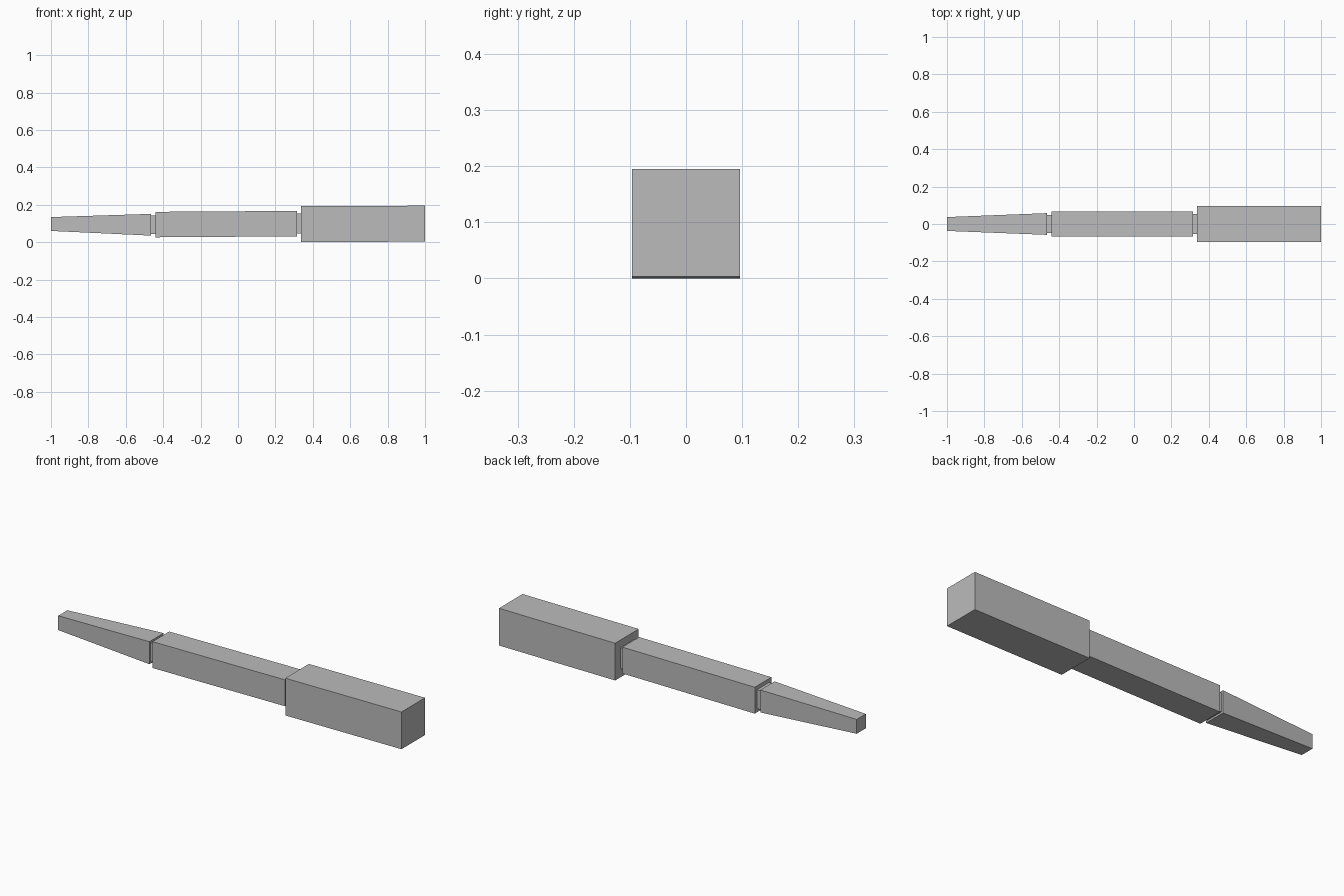
import bpy
import bmesh

cube = bpy.data.objects.get("Cube")
if cube:
    bpy.data.objects.remove(cube, do_unlink=True)

# Single plain grey
grey = bpy.data.materials.new("grey")
grey.use_nodes = True
COLOUR = (0.5, 0.5, 0.5, 1.0)
grey.diffuse_color = COLOUR
grey.node_tree.nodes["Principled BSDF"].inputs["Base Color"].default_value = COLOUR


def square_bar(name, start, end):
    """Four-sided bar along x; each end is (x, centre height, half width)."""
    bm = bmesh.new()
    rings = []
    for x, z, h in (start, end):
        corners = ((-h, -h), (h, -h), (h, h), (-h, h))
        rings.append([bm.verts.new((x, y, z + dz)) for y, dz in corners])
    a, b = rings
    bm.faces.new(a[::-1])
    bm.faces.new(b)
    for i in range(4):
        j = (i + 1) % 4
        bm.faces.new((a[i], a[j], b[j], b[i]))
    bmesh.ops.recalc_face_normals(bm, faces=bm.faces)
    mesh = bpy.data.meshes.new(name)
    bm.to_mesh(mesh)
    bm.free()
    mesh.materials.append(grey)
    obj = bpy.data.objects.new(name, mesh)
    bpy.context.collection.objects.link(obj)
    return obj


# Tapered tip, middle bar and thick end block
square_bar("tapered_tip", (-1.0, 0.097, 0.037), (-0.465, 0.093, 0.058))
square_bar("middle_bar", (-0.44, 0.094, 0.068), (0.315, 0.099, 0.068))
square_bar("end_block", (0.337, 0.096, 0.096), (1.0, 0.099, 0.096))

# Narrow necks set between the segments
square_bar("tip_neck", (-0.475, 0.093, 0.049), (-0.43, 0.094, 0.049))
square_bar("block_neck", (0.305, 0.099, 0.054), (0.347, 0.099, 0.054))
